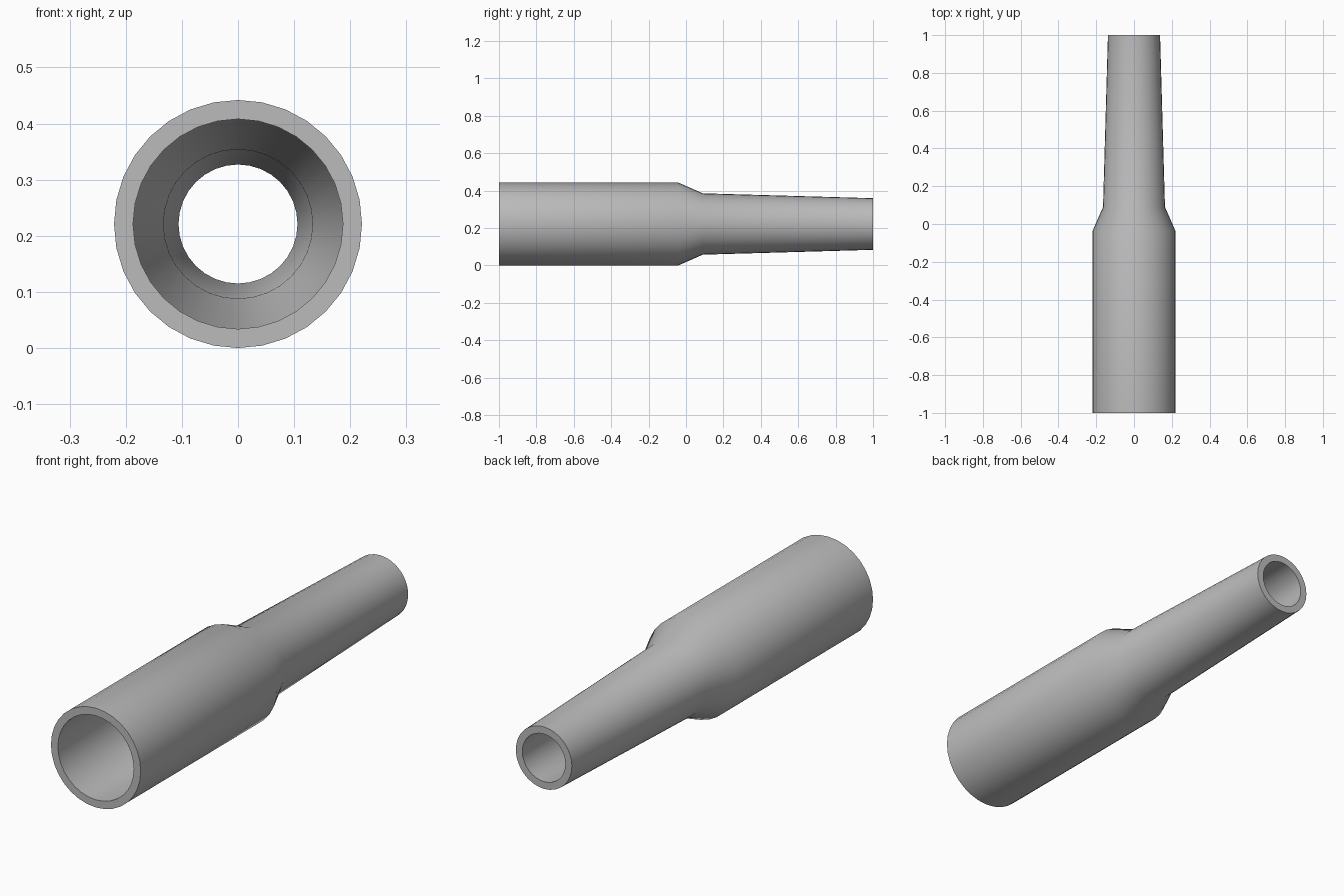
import bpy, bmesh, math

cube = bpy.data.objects.get("Cube")
if cube:
    bpy.data.objects.remove(cube, do_unlink=True)

SIDES = 32
CENTRE_Z = 0.221

# Closed wall section as (radius, y): outer skin front to back, then the bore
section = [
    (0.221, -1.0), (0.221, -0.04), (0.164, 0.09), (0.138, 1.0),
    (0.106, 1.0), (0.133, 0.09), (0.187, -0.04), (0.187, -1.0),
]

# Plain grey material
grey = bpy.data.materials.new("plain_grey")
grey.use_nodes = True
colour = (0.5, 0.5, 0.5, 1.0)
grey.diffuse_color = colour
grey.node_tree.nodes["Principled BSDF"].inputs["Base Color"].default_value = colour

# Stepped hollow sleeve turned around the y axis
bm = bmesh.new()
rings = []
for radius, y in section:
    ring = []
    for i in range(SIDES):
        a = math.tau * i / SIDES
        ring.append(bm.verts.new((radius * math.cos(a), y, CENTRE_Z + radius * math.sin(a))))
    rings.append(ring)
for k, ring in enumerate(rings):
    following = rings[(k + 1) % len(rings)]
    for i in range(SIDES):
        j = (i + 1) % SIDES
        bm.faces.new((ring[i], ring[j], following[j], following[i]))
bmesh.ops.recalc_face_normals(bm, faces=bm.faces)

mesh = bpy.data.meshes.new("reducer_sleeve")
bm.to_mesh(mesh)
bm.free()
mesh.materials.append(grey)
sleeve = bpy.data.objects.new("reducer_sleeve", mesh)
bpy.context.collection.objects.link(sleeve)

# Smooth walls with crisp end rims
bpy.ops.object.select_all(action="DESELECT")
sleeve.select_set(True)
bpy.context.view_layer.objects.active = sleeve
bpy.ops.object.shade_smooth_by_angle(angle=math.radians(30))
